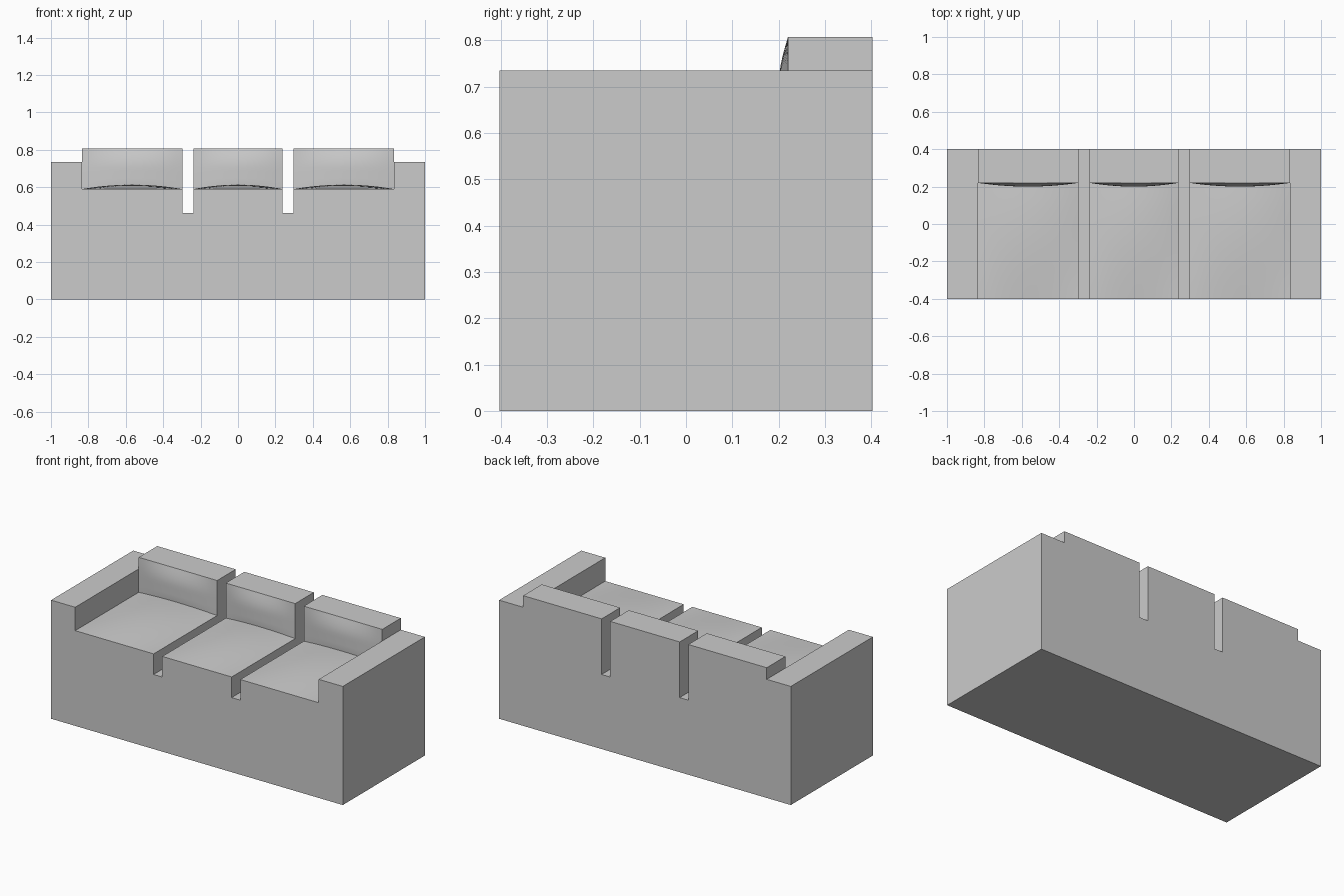
import bpy, bmesh, math

if "Cube" in bpy.data.objects:
    bpy.data.objects.remove(bpy.data.objects["Cube"])

DEPTH = 0.402      # half depth
GROOVE = 0.462     # bottom of the gaps between cushions
SEAT = 0.59
BACK_TOP = 0.807
BACK_Y = 0.22


def loft(name, sections):
    """Closed solid through a list of equal-length point loops."""
    bm = bmesh.new()
    rings = [[bm.verts.new(p) for p in s] for s in sections]
    n = len(rings[0])
    for a, b in zip(rings, rings[1:]):
        for i in range(n):
            j = (i + 1) % n
            bm.faces.new((a[i], a[j], b[j], b[i]))
    bm.faces.new(rings[0])
    bm.faces.new(rings[-1])
    bmesh.ops.recalc_face_normals(bm, faces=bm.faces)
    me = bpy.data.meshes.new(name)
    bm.to_mesh(me)
    bm.free()
    ob = bpy.data.objects.new(name, me)
    bpy.context.collection.objects.link(ob)
    return ob


def cushion_section(x, bulge):
    """Side profile: domed seat running into a domed backrest."""
    steps = 10
    puff = lambda t: bulge * math.sin(math.pi * 0.72 * t)
    jy, jz = BACK_Y - 0.018 * bulge, SEAT + 0.024 * puff(1)
    pts = [(DEPTH, GROOVE), (-DEPTH, GROOVE)]
    for i in range(steps + 1):                       # seat, front to back
        t = i / steps
        pts.append((-DEPTH + (jy + DEPTH) * t, SEAT + 0.024 * puff(t)))
    for i in range(1, steps + 1):                    # backrest, bottom to top
        t = i / steps
        f = min(1, 1.9 * (1 - t))
        pts.append((BACK_Y - 0.02 * bulge * math.sin(f * math.pi / 2),
                    jz + (BACK_TOP - jz) * t))
    pts.append((DEPTH, BACK_TOP))
    return [(x, y, z) for y, z in pts]


# frame with both arms
half = [(1, 0), (1, 0.735), (0.835, 0.735), (0.835, GROOVE)]
outline = half + [(-x, z) for x, z in reversed(half)]
loft("frame", [[(x, y, z) for x, z in outline] for y in (-DEPTH, DEPTH)])

# three seat and backrest blocks
for name, x0, x1 in (("left_seat", -0.835, -0.297),
                     ("middle_seat", -0.238, 0.238),
                     ("right_seat", 0.297, 0.835)):
    n = 14
    secs = []
    for i in range(n + 1):
        u = i / n
        secs.append(cushion_section(x0 + (x1 - x0) * u, 4 * u * (1 - u)))
    ob = loft(name, secs)
    bpy.ops.object.select_all(action='DESELECT')
    ob.select_set(True)
    bpy.context.view_layer.objects.active = ob
    bpy.ops.object.shade_smooth_by_angle(angle=math.radians(30))
